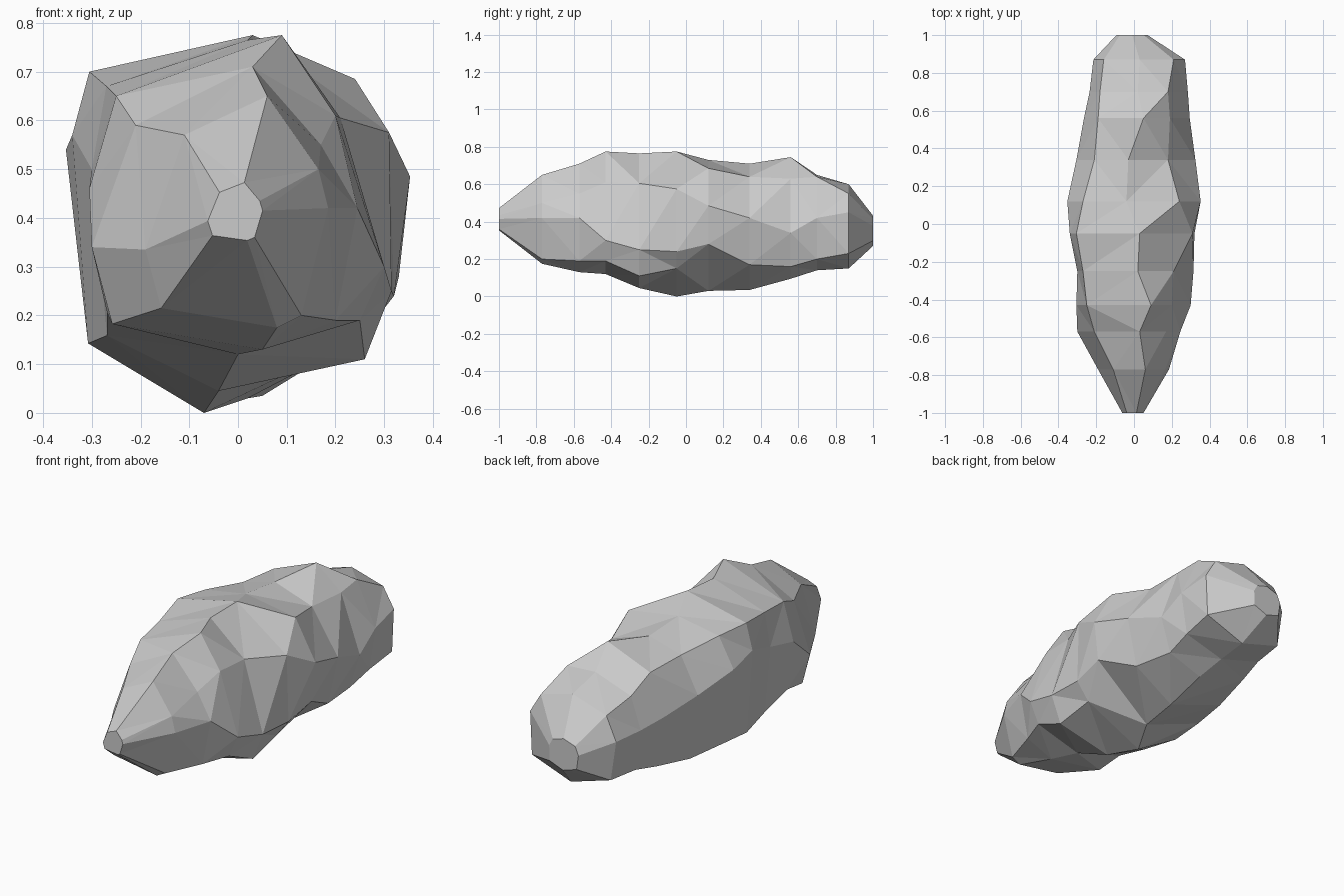
import bpy, bmesh

# Rock cross-sections, front to back: y, then x/z of
# left, upper left, top, upper right, right, lower right, bottom
sections = [
    (-.77, -.19, .335, -.11, .57, .06, .65, .165, .50, .185, .42, .13, .20, .08, .175),
    (-.57, -.30, .34, -.21, .59, .03, .71, .17, .55, .245, .42, .20, .19, .05, .13),
    (-.43, -.305, .46, -.25, .65, .09, .775, .20, .61, .30, .30, .25, .19, .00, .12),
    (-.25, -.30, .50, -.27, .67, .02, .765, .21, .605, .315, .25, .26, .11, -.04, .045),
    (-.05, -.34, .57, -.305, .70, .03, .775, .31, .575, .32, .24, .25, .15, -.07, .00),
    (.12, -.353, .54, -.27, .69, -.04, .73, .24, .685, .353, .485, .33, .28, .02, .03),
    (.34, -.305, .48, -.21, .66, -.03, .71, .18, .64, .325, .42, .27, .17, .05, .035),
    (.56, -.265, .44, -.19, .65, .05, .745, .19, .63, .295, .34, .24, .16, .05, .095),
    (.70, -.235, .42, -.18, .58, .02, .65, .18, .64, .285, .42, .25, .20, .03, .14),
    (.87, -.215, .42, -.16, .54, .03, .60, .21, .55, .27, .45, .26, .23, .04, .15),
]

bm = bmesh.new()


def make_ring(s):
    """Eight points; the lower left corner follows from left and bottom."""
    pts = list(zip(s[1::2], s[2::2]))
    (lx, lz), (bx, bz) = pts[0], pts[-1]
    pts.append((bx + (lx - bx) * .88, bz + (lz - bz) * .25))
    return [bm.verts.new((x, s[0], z)) for x, z in pts]


def tip_ring(ring, y, cx, cz, kx, kz):
    """Shrunken copy of an end ring, closing the rock."""
    return [bm.verts.new((cx + v.co.x * kx, y, cz + (v.co.z - .4) * kz)) for v in ring]


rings = [make_ring(s) for s in sections]
nose = tip_ring(rings[0], -1.0, -.005, .41, .30, .25)
tail = tip_ring(rings[-1], 1.0, -.02, .36, .34, .36)
rings = [nose] + rings + [tail]

# Faceted skin and end facets
for a, b in zip(rings, rings[1:]):
    for j in range(8):
        n = (j + 1) % 8
        bm.faces.new((a[j], a[n], b[n], b[j]))
bm.faces.new(nose)
bm.faces.new(tail)
bmesh.ops.triangulate(bm, faces=bm.faces[:], quad_method='BEAUTY')
bmesh.ops.recalc_face_normals(bm, faces=bm.faces[:])

mesh = bpy.data.meshes.new("rock")
bm.to_mesh(mesh)
bm.free()
rock = bpy.data.objects.new("rock", mesh)
bpy.context.collection.objects.link(rock)
